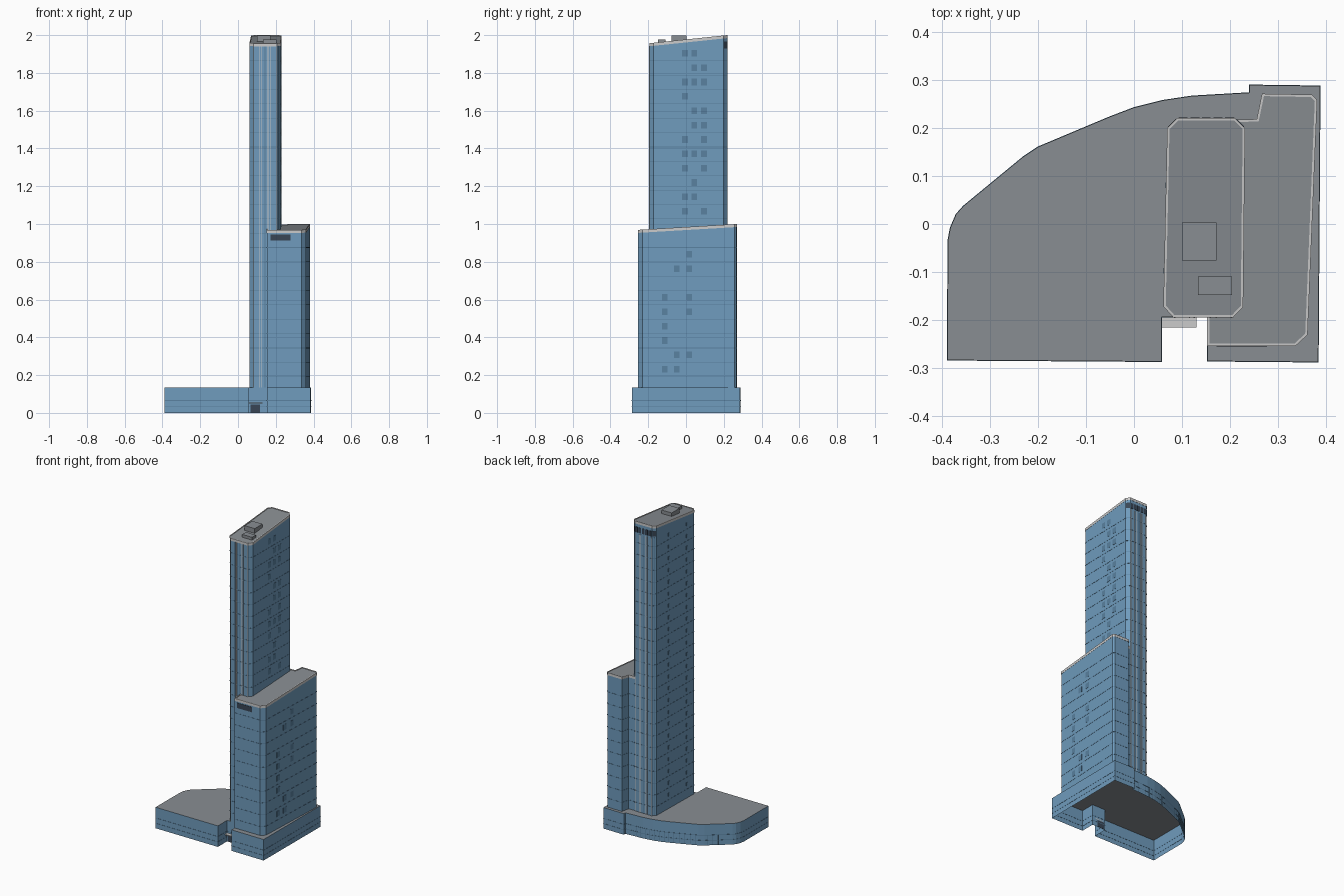
import bpy, bmesh, random
from mathutils import Vector

if "Cube" in bpy.data.objects:
    bpy.data.objects.remove(bpy.data.objects["Cube"])

random.seed(4)


def material(name, rgb):
    m = bpy.data.materials.new(name)
    m.diffuse_color = (*rgb, 1)
    m.use_nodes = True
    m.node_tree.nodes["Principled BSDF"].inputs["Base Color"].default_value = m.diffuse_color
    return m


GLASS = material("blue_glass", (0.16, 0.33, 0.51))
LINE = material("dark_blue", (0.10, 0.22, 0.35))
ROOF = material("roof_grey", (0.25, 0.27, 0.29))
TRIM = material("pale_trim", (0.78, 0.79, 0.80))
DARK = material("louvre_dark", (0.04, 0.06, 0.09))


def finish(name, bm, *mats):
    me = bpy.data.meshes.new(name)
    bm.to_mesh(me)
    bm.free()
    for m in mats:
        me.materials.append(m)
    ob = bpy.data.objects.new(name, me)
    bpy.context.collection.objects.link(ob)
    return ob


def offset(pts, d):
    """Mitred offset of a counter-clockwise outline, outward for d > 0."""
    out = []
    for i, p in enumerate(pts):
        p = Vector(p)
        a = (p - Vector(pts[i - 1])).normalized()
        b = (Vector(pts[(i + 1) % len(pts)]) - p).normalized()
        na, nb = Vector((a.y, -a.x)), Vector((b.y, -b.x))
        out.append(p + (na + nb) * d / (1 + na.dot(nb)))
    return out


def shell(name, pts, z0, top):
    """Open-bottomed block: glass walls and a grey roof."""
    bm = bmesh.new()
    lo = [bm.verts.new((x, y, z0)) for x, y in pts]
    hi = [bm.verts.new((x, y, top(y))) for x, y in pts]
    for i in range(len(pts)):
        j = (i + 1) % len(pts)
        bm.faces.new((lo[i], lo[j], hi[j], hi[i]))
    bm.faces.new(hi).material_index = 1
    return finish(name, bm, GLASS, ROOF)


def add_ring(bm, pts, d_out, d_in, bottom, top):
    """Closed band following an outline."""
    po, pi = offset(pts, d_out), offset(pts, d_in)
    loops = [[bm.verts.new((p.x, p.y, f(p.y))) for p in ps]
             for ps, f in ((po, bottom), (po, top), (pi, top), (pi, bottom))]
    for k in range(4):
        a, b = loops[k], loops[(k + 1) % 4]
        for i in range(len(pts)):
            j = (i + 1) % len(pts)
            bm.faces.new((a[i], a[j], b[j], b[i]))


def add_panel(bm, p, q, t0, t1, z0, z1, depth=0.002):
    """Thin box on the wall p-q, spanning fractions t0..t1."""
    p, q = Vector(p), Vector(q)
    d = (q - p).normalized()
    n = Vector((d.y, -d.x))
    a, b = p.lerp(q, t0), p.lerp(q, t1)
    base = [a - n * 0.001, a + n * depth, b + n * depth, b - n * 0.001]
    lo = [bm.verts.new((v.x, v.y, z0)) for v in base]
    hi = [bm.verts.new((v.x, v.y, z1)) for v in base]
    for i in range(4):
        j = (i + 1) % 4
        bm.faces.new((lo[i], hi[i], hi[j], lo[j]))
    bm.faces.new(lo)
    bm.faces.new(hi[::-1])
    bmesh.ops.recalc_face_normals(bm, faces=bm.faces)


def box(name, x0, x1, y0, y1, z0, z1, mat):
    bpy.ops.mesh.primitive_cube_add(size=1, location=((x0 + x1) / 2, (y0 + y1) / 2, (z0 + z1) / 2))
    ob = bpy.context.object
    ob.name, ob.scale = name, (x1 - x0, y1 - y0, z1 - z0)
    ob.data.materials.append(mat)


def bands(name, pts, z, step, end):
    bm = bmesh.new()
    while z < end:
        add_ring(bm, pts, 0.001, -0.001, lambda y: z, lambda y: z + 0.003)
        z += step
    finish(name, bm, LINE)


# Plan outlines, counter-clockwise
PODIUM = [(-0.388, -0.283), (0.057, -0.286), (0.057, -0.193), (0.153, -0.193),
          (0.153, -0.285), (0.383, -0.287), (0.387, 0.287), (0.24, 0.289),
          (0.24, 0.273), (0.12, 0.266), (0.06, 0.257), (0.0, 0.242),
          (-0.05, 0.223), (-0.20, 0.160), (-0.23, 0.140), (-0.355, 0.037),
          (-0.370, 0.020), (-0.382, -0.008), (-0.387, -0.035)]
TOWER = [(0.082, -0.193), (0.206, -0.193), (0.226, -0.172), (0.230, 0.199),
         (0.210, 0.219), (0.090, 0.219), (0.070, 0.199), (0.062, -0.171)]
WING = [(0.153, -0.253), (0.335, -0.253), (0.360, -0.230), (0.380, 0.257),
        (0.370, 0.268), (0.267, 0.270), (0.256, 0.217), (0.153, 0.215)]
BASE = 0.135


def tower_top(y):
    return 1.957 + 0.043 * (y + 0.193) / 0.412


def wing_top(y):
    return 0.969 + 0.031 * (y + 0.253) / 0.523


# Podium, tall tower and lower wing
shell("podium", PODIUM, 0, lambda y: BASE)
bands("podium_floor_lines", PODIUM, 0.03, 0.034, 0.08)
for name, pts, top in (("tower", TOWER, tower_top), ("wing", WING, wing_top)):
    shell(name, pts, BASE, lambda y: top(y) - 0.003)
    bands(name + "_floor_lines", pts, 0.19, 0.076, top(-0.25) - 0.04)
    bm = bmesh.new()
    add_ring(bm, pts, 0.001, -0.004, lambda y: top(y) - 0.016, top)
    finish(name + "_parapet", bm, TRIM)

# Pale vertical fins on the tower ends
bm = bmesh.new()
for i, zt in ((0, 1.942), (4, 1.922)):
    for t in (0.02, 0.27, 0.35, 0.62, 0.72, 0.97):
        add_panel(bm, TOWER[i], TOWER[i + 1], t - 0.012, t + 0.012, BASE, zt)
finish("tower_fins", bm, TRIM)

# Dark vertical joints on the tower corners and ends
bm = bmesh.new()
for i, zt in ((0, 1.942), (1, 1.942), (3, 1.922), (4, 1.922), (5, 1.922), (7, 1.942)):
    add_panel(bm, TOWER[i], TOWER[(i + 1) % 8], 0.48, 0.52, BASE, zt, 0.001)
finish("tower_joints", bm, LINE)

# Small vent windows scattered on the long sides
bm = bmesh.new()
for k in range(23):
    z = 0.214 + k * 0.076
    for t in (0.32, 0.80):
        add_panel(bm, TOWER[6], TOWER[7], t - 0.015, t + 0.015, z, z + 0.022)
    for t in (0.45, 0.58, 0.72):
        if random.random() < 0.5 and z > 1.0:
            add_panel(bm, TOWER[2], TOWER[3], t - 0.04, t + 0.04, z, z + 0.035, 0.001)
        if random.random() < 0.4 and z < 0.88:
            add_panel(bm, WING[2], WING[3], t - 0.24, t - 0.18, z, z + 0.035, 0.001)
finish("vent_windows", bm, LINE)

# Plant louvres at the tower's back top and the wing's front top
bm = bmesh.new()
for k in range(5):
    add_panel(bm, TOWER[4], TOWER[5], 0.02 + k * 0.2, 0.17 + k * 0.2, 1.93, 1.965)
for i in (3, 5):
    add_panel(bm, TOWER[i], TOWER[i + 1], 0.1, 0.9, 1.93, 1.965)
add_panel(bm, WING[0], WING[1], 0.10, 0.68, 0.912, 0.945)
finish("louvres", bm, DARK)

# Mullions along the curved podium wall
bm = bmesh.new()
for i in range(8, 15):
    p, q = PODIUM[i], PODIUM[i + 1]
    n = max(1, round((Vector(q) - Vector(p)).length / 0.03))
    for k in range(n):
        t = (k + 0.5) / n
        add_panel(bm, p, q, t - 0.03 / n, t + 0.03 / n, 0, 0.064, 0.001)
finish("podium_mullions", bm, LINE)

# Entrance in the front recess
box("entrance_door", 0.066, 0.116, -0.197, -0.192, 0.003, 0.045, DARK)
box("entrance_canopy", 0.058, 0.130, -0.215, -0.193, 0.049, 0.055, TRIM)

# Rooftop plant rooms
box("large_plant_room", 0.100, 0.172, -0.076, 0.003, 1.962, 1.997, ROOF)
box("small_plant_room", 0.133, 0.204, -0.148, -0.109, 1.955, 1.977, ROOF)
